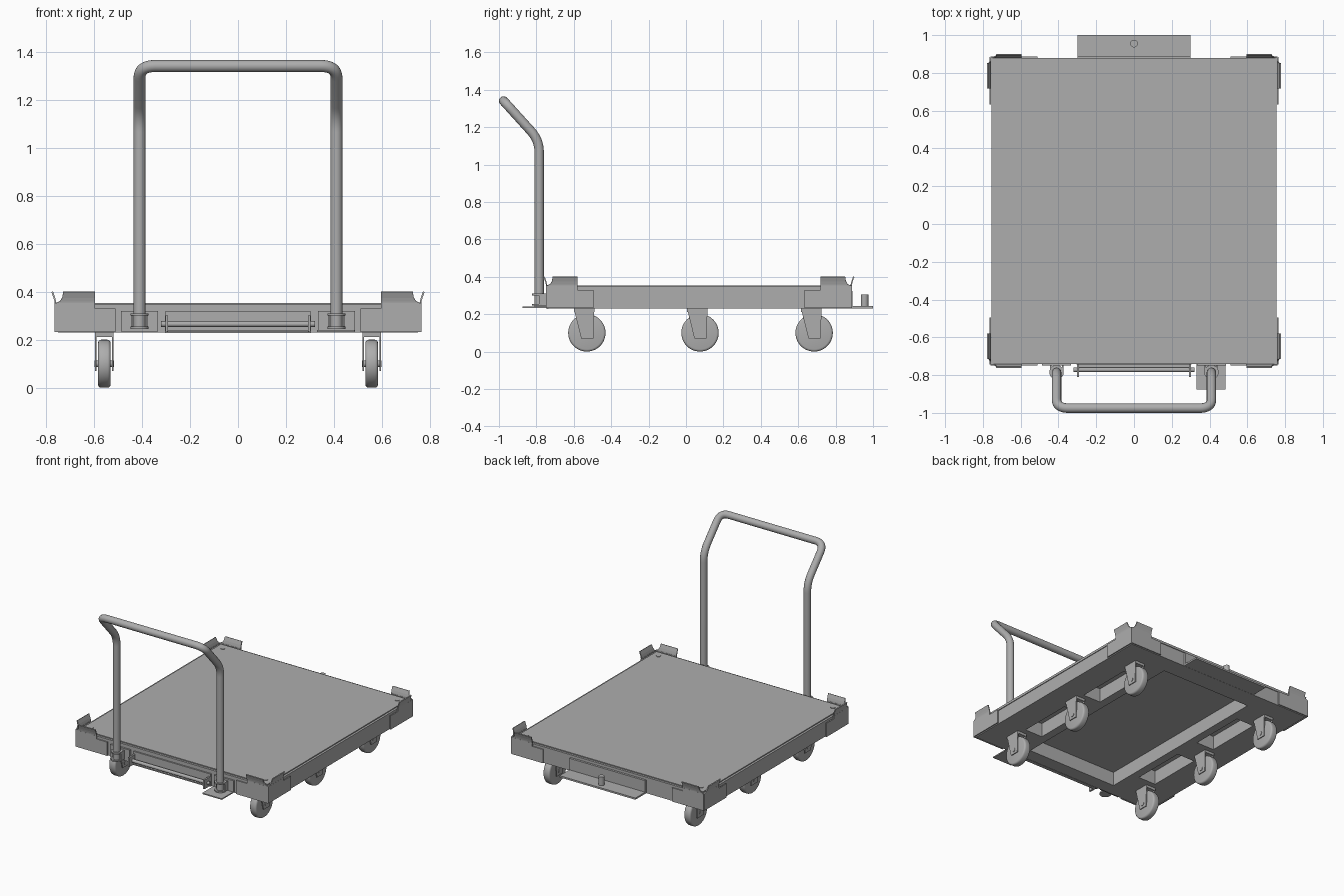
import bpy, bmesh, math
from mathutils import Vector, Matrix

cube = bpy.data.objects.get("Cube")
if cube:
    bpy.data.objects.remove(cube)

steel = bpy.data.materials.new("grey_steel")
steel.use_nodes = True
GREY = (0.42, 0.42, 0.42, 1)
steel.diffuse_color = GREY
steel.node_tree.nodes["Principled BSDF"].inputs["Base Color"].default_value = GREY


def finish(name, bm, smooth=False):
    bmesh.ops.recalc_face_normals(bm, faces=bm.faces)
    me = bpy.data.meshes.new(name)
    bm.to_mesh(me)
    bm.free()
    ob = bpy.data.objects.new(name, me)
    bpy.context.collection.objects.link(ob)
    me.materials.append(steel)
    if smooth:
        bpy.ops.object.select_all(action='DESELECT')
        ob.select_set(True)
        bpy.context.view_layer.objects.active = ob
        bpy.ops.object.shade_smooth_by_angle(angle=math.radians(35))
    return ob


def box(name, x, y, z):
    """Box from three (low, high) ranges."""
    bm = bmesh.new()
    size = [r[1] - r[0] for r in (x, y, z)]
    mid = [(r[1] + r[0]) / 2 for r in (x, y, z)]
    bmesh.ops.create_cube(bm, size=1, matrix=Matrix.Translation(mid) @ Matrix.Diagonal((*size, 1)))
    return finish(name, bm)


def rod(name, centre, radius, length, axis='Z', sides=32, bevel=0):
    turn = {'Z': Matrix(), 'X': Matrix.Rotation(math.pi / 2, 4, 'Y')}[axis]
    bm = bmesh.new()
    bmesh.ops.create_cone(bm, cap_ends=True, segments=sides, radius1=radius, radius2=radius,
                          depth=length, matrix=Matrix.Translation(centre) @ turn)
    if bevel:
        rims = [e for e in bm.edges if any(len(f.verts) > 4 for f in e.link_faces)]
        bmesh.ops.bevel(bm, geom=rims, offset=bevel, segments=3, profile=0.5, affect='EDGES')
    return finish(name, bm, True)


def sheet(name, rows, thickness):
    """Thin plate from one outline, or lofted between rows of two points."""
    bm = bmesh.new()
    if len(rows) == 1:
        bm.faces.new([bm.verts.new(p) for p in rows[0]])
    else:
        grid = [[bm.verts.new(p) for p in row] for row in rows]
        for a, b in zip(grid, grid[1:]):
            bm.faces.new((a[0], a[1], b[1], b[0]))
    ob = finish(name, bm)
    mod = ob.modifiers.new("thickness", 'SOLIDIFY')
    mod.thickness = thickness
    mod.offset = 0
    return ob


# Underframe: a grid of cells with the openings left out
xs = [-.75, -.56, -.42, -.36, .36, .42, .56, .75]
ys = [-.735, -.64, -.45, -.05, .15, .56, .74, .875]


def is_open(x, y):
    centre = abs(x) < .36 and -.64 < y < .74
    side = .42 < abs(x) < .56 and (-.45 < y < -.05 or .15 < y < .56)
    return centre or side


bm = bmesh.new()
grid = [[bm.verts.new((x, y, .23)) for y in ys] for x in xs]
for i in range(len(xs) - 1):
    for j in range(len(ys) - 1):
        if not is_open((xs[i] + xs[i + 1]) / 2, (ys[j] + ys[j + 1]) / 2):
            bm.faces.new((grid[i][j], grid[i + 1][j], grid[i + 1][j + 1], grid[i][j + 1]))
bmesh.ops.delete(bm, geom=[v for v in bm.verts if not v.link_faces], context='VERTS')
top = bmesh.ops.extrude_face_region(bm, geom=bm.faces[:])
bmesh.ops.translate(bm, vec=(0, 0, .1), verts=[v for v in top["geom"] if isinstance(v, bmesh.types.BMVert)])
bmesh.ops.dissolve_limit(bm, angle_limit=.01, verts=bm.verts, edges=bm.edges)
finish("underframe", bm)

# Deck with a stepped edge and four corner bolts
box("deck_edge", (-.755, .755), (-.74, .88), (.33, .347))
box("deck_plate", (-.74, .74), (-.725, .865), (.347, .354))
for x in (-.69, .69):
    for y in (-.675, .815):
        rod("deck_bolt", (x, y, .354), .015, .008, sides=20)

# Corner guards: two arms per corner, each with a flared ear
for sx in (-1, 1):
    for sy, ey in ((-1, -.745), (1, .883)):
        corner = Vector((sx * .76, ey, 0))
        for along, out in (((-sx, 0, 0), (0, sy, 0)), ((0, -sy, 0), (sx, 0, 0))):
            along, out = Vector(along), Vector(out)

            def at(u, z, w=0):
                return corner + along * u + out * w + Vector((0, 0, z))

            sheet("corner_guard", [[at(0, .232), at(.25, .232), at(.25, .33), at(.165, .33),
                                    at(.165, .352), at(0, .352)]], .008)
            sheet("guard_ear", [[at(a, z, w), at(.165, z, w)] for a, z, w in
                                ((0, .352, 0), (.018, .36, .001), (.028, .375, .005),
                                 (.032, .4, .014))], .007)

# Casters: wheel, axle and two tapered fork cheeks with a top plate
for sx in (-1, 1):
    for y in (-.53, .075, .685):
        x = sx * .557
        rod("caster_wheel", (x, y, .1), .1, .052, 'X', 48, .012)
        rod("caster_axle", (x, y, .1), .014, .082, 'X', 20)
        box("caster_top", (x - .038, x + .038), (y - .07, y + .04), (.212, .231))
        for side in (-1, 1):
            cx = x + side * .035
            sheet("caster_fork", [[(cx, y - .07, .231), (cx, y + .04, .231), (cx, y + .035, .07),
                                   (cx, y - .03, .07)]], .006)


# Push handle: one tube along a path with rounded corners
def rounded(points, radius, steps=8):
    pts = [Vector(p) for p in points]
    path = [pts[0]]
    for a, b, c in zip(pts, pts[1:], pts[2:]):
        p, q = b + (a - b).normalized() * radius, b + (c - b).normalized() * radius
        for k in range(steps + 1):
            t = k / steps
            path.append(p * (1 - t) ** 2 + b * 2 * t * (1 - t) + q * t * t)
    return path + [pts[-1]]


half = [(.41, -.785, .25), (.41, -.785, 1.13), (.41, -.975, 1.34)]
path = rounded(half + [(-x, y, z) for x, y, z in reversed(half)], .065)
curve = bpy.data.curves.new("push_handle", 'CURVE')
curve.dimensions = '3D'
curve.bevel_depth = .025
curve.bevel_resolution = 6
curve.use_fill_caps = True
spline = curve.splines.new('POLY')
spline.points.add(len(path) - 1)
for point, p in zip(spline.points, path):
    point.co = (*p, 1)
handle = bpy.data.objects.new("push_handle", curve)
bpy.context.collection.objects.link(handle)
curve.materials.append(steel)
bpy.ops.object.select_all(action='DESELECT')
handle.select_set(True)
bpy.context.view_layer.objects.active = handle
bpy.ops.object.convert(target='MESH')
bpy.ops.object.shade_smooth_by_angle(angle=math.radians(40))

# Handle mounts: back plate, side cheeks and two collars
for sx in (-1, 1):
    x = sx * .41
    box("handle_mount", (x - .077, x + .077), (-.748, -.735), (.235, .32))
    for z in (.25, .305):
        rod("handle_collar", (x, -.785, z), .038, .01)
    for side in (-.032, .032):
        box("mount_cheek", (x + side - .004, x + side + .004), (-.785, -.745), (.245, .31))
box("foot_plate", (.33, .485), (-.875, -.735), (.232, .24))

# Front latch rod on its back plate
box("latch_plate", (-.305, .305), (-.745, -.735), (.228, .318))
box("latch_shelf", (-.295, .295), (-.765, -.74), (.232, .24))
rod("latch_rod", (0, -.772, .265), .012, .64, 'X', 20)
for x in (-.297, .297):
    box("latch_tab", (x - .006, x + .006), (-.81, -.74), (.235, .3))

# Rear tow hitch: angle plate with an upright pin
box("hitch_back", (-.3, .3), (.875, .89), (.232, .325))
box("hitch_plate", (-.3, .3), (.875, 1.0), (.231, .243))
rod("hitch_pin", (0, .955, .272), .02, .064)
